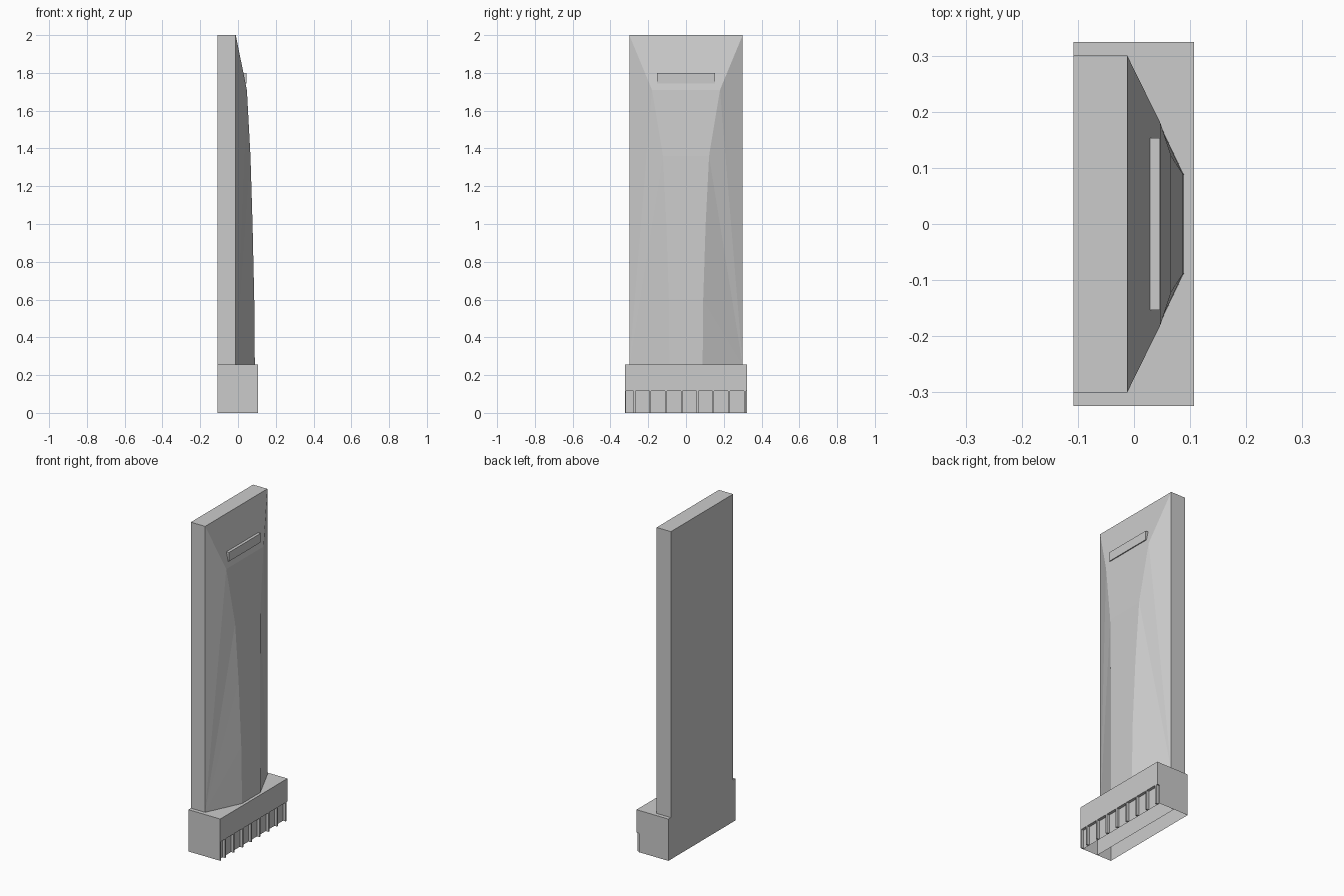
import bpy, bmesh

if "Cube" in bpy.data.objects:
    bpy.data.objects.remove(bpy.data.objects["Cube"])


def make(name, verts, faces):
    me = bpy.data.meshes.new(name)
    bm = bmesh.new()
    vs = [bm.verts.new(v) for v in verts]
    for f in faces:
        bm.faces.new([vs[i] for i in f])
    bmesh.ops.recalc_face_normals(bm, faces=bm.faces)
    bm.to_mesh(me)
    bm.free()
    ob = bpy.data.objects.new(name, me)
    bpy.context.collection.objects.link(ob)
    return ob


def box(name, x, y, z, top=True, bottom=True):
    verts = [(a, b, c) for c in z for a, b in
             ((x[0], y[0]), (x[1], y[0]), (x[1], y[1]), (x[0], y[1]))]
    faces = [(i, (i + 1) % 4, (i + 1) % 4 + 4, i + 4) for i in range(4)]
    if bottom:
        faces.append((3, 2, 1, 0))
    if top:
        faces.append((4, 5, 6, 7))
    return make(name, verts, faces)


W, XF = 0.3, -0.012          # tower half width, front plane of rear slab
Z0, ZL = 0.255, 0.115        # podium top, lobby height

# Rear slab of the tower
box("tower_slab", (-0.108, XF), (-W, W), (Z0, 2.0))

# Tapering faceted bay: height, depth, half width of its front face
levels = [(Z0, 0.089, 0.088), (0.6, 0.086, 0.091), (1.0, 0.077, 0.104),
          (1.36, 0.066, 0.122), (1.71, 0.047, 0.18), (2.0, XF, W)]
verts, faces = [(XF, -W, Z0), (XF, W, Z0)], []
for z, x, w in levels:
    verts += [(x, -w, z), (x, w, z)]
n = len(levels)
for i in range(n - 1):
    a = 2 + 2 * i
    faces.append((a, a + 1, a + 3, a + 2))
    # each side fans out from the lower outer corner
    faces.append((0, a, a + 2))
    faces.append((1, a + 3, a + 1))
make("tower_bay", verts, faces)

# Raised panel near the top
box("crown_panel", (0.02, 0.046), (-0.153, 0.153), (1.745, 1.8))

# Podium with an open-bottomed storey beneath it
Y = (-0.324, 0.324)
box("podium", (-0.108, 0.107), Y, (ZL, Z0))
box("podium_rear_base", (-0.108, XF), Y, (0, ZL), top=False, bottom=False)
box("lobby_walls", (XF, 0.09), Y, (0, ZL), top=False, bottom=False)

# Front pillars
box("end_pillar", (0.09, 0.107), (-0.324, -0.317), (0, ZL))
for i in range(8):
    y = -0.273 + i * 0.0835
    box("pillar_%d" % (i + 1), (0.09, 0.107), (y - 0.005, y + 0.005), (0, ZL))
